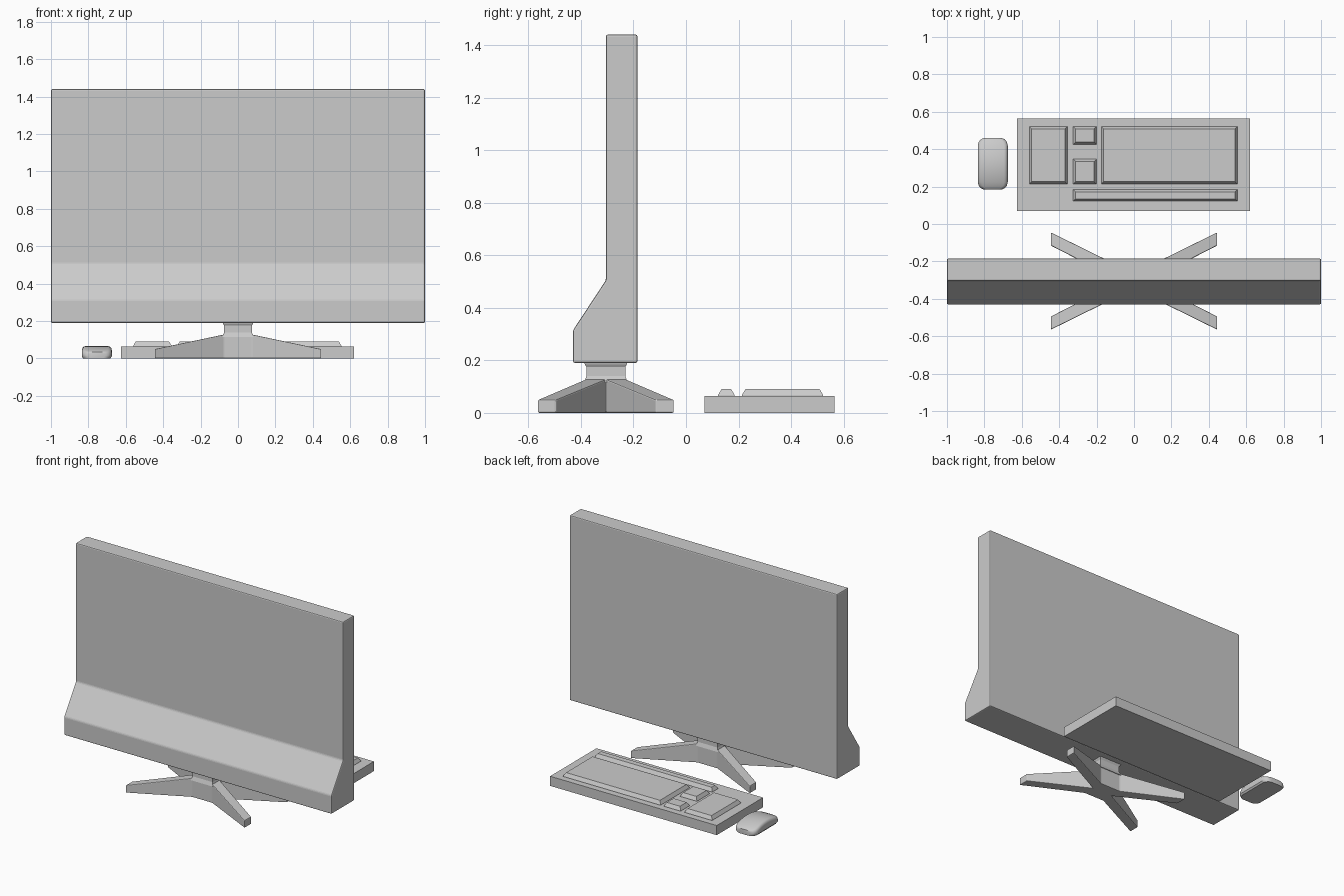
import bpy, bmesh, math

if "Cube" in bpy.data.objects:
    bpy.data.objects.remove(bpy.data.objects["Cube"])


def make(name, verts, faces, bevel=0, segs=2, mirror=False, loc=(0, 0, 0)):
    me = bpy.data.meshes.new(name)
    me.from_pydata(verts, [], faces)
    bm = bmesh.new()
    bm.from_mesh(me)
    bmesh.ops.recalc_face_normals(bm, faces=bm.faces)
    bm.to_mesh(me)
    bm.free()
    ob = bpy.data.objects.new(name, me)
    ob.location = loc
    bpy.context.collection.objects.link(ob)
    if mirror:
        m = ob.modifiers.new("mirror", 'MIRROR')
        m.use_axis = (True, True, False)
    if bevel:
        b = ob.modifiers.new("bevel", 'BEVEL')
        b.width, b.segments = bevel, segs
        b.limit_method, b.angle_limit = 'ANGLE', math.radians(25)
    return ob


def loft(name, rings, **kw):
    """Skin a stack of equal-length rings and cap both ends."""
    n = len(rings[0])
    faces = [tuple(range(n)), tuple(range((len(rings) - 1) * n, len(rings) * n))]
    for r in range(len(rings) - 1):
        for i in range(n):
            j = (i + 1) % n
            faces.append((r * n + i, r * n + j, (r + 1) * n + j, (r + 1) * n + i))
    return make(name, [p for ring in rings for p in ring], faces, **kw)


def rect(x0, x1, y0, y1, z, inset=0):
    x0, x1, y0, y1 = x0 + inset, x1 - inset, y0 + inset, y1 - inset
    return [(x0, y0, z), (x1, y0, z), (x1, y1, z), (x0, y1, z)]


# Monitor: side profile with thick lower housing
profile = [(-0.185, 0.19), (-0.185, 1.44), (-0.305, 1.44),
           (-0.305, 0.505), (-0.43, 0.315), (-0.43, 0.19)]
loft("monitor", [[(x, y, z) for y, z in profile] for x in (-1, 1)], bevel=0.007)

# Neck, flared at both ends
loft("neck", [rect(-0.083, 0.083, -0.388, -0.222, z, i) for z, i in
              ((0.115, 0.0), (0.14, 0.009), (0.175, 0.009), (0.185, 0.003), (0.195, 0))])

# Crossed foot: one quarter, mirrored both ways
plan = [(0, 0), (0.075, 0), (0.445, 0.19), (0.445, 0.26), (0.075, 0.078), (0, 0.078)]
tops = [0.128, 0.128, 0.05, 0.05, 0.128, 0.128]
verts = [(x, y, 0) for x, y in plan] + [(x, y, z) for (x, y), z in zip(plan, tops)]
faces = [(6, 7, 10, 11), (7, 8, 9, 10), (5, 4, 1, 0), (4, 3, 2, 1)]
faces += [(i, i + 1, i + 7, i + 6) for i in range(1, 5)]
make("stand_foot", verts, faces, bevel=0.005, mirror=True, loc=(0, -0.305, 0))

# Keyboard slab and tapered key blocks
kb = (-0.625, 0.62, 0.07, 0.565)
loft("keyboard", [rect(*kb, 0), rect(*kb, 0.065)])
blocks = {
    "number_pad": (-0.56, -0.355, 0.213, 0.522),
    "upper_key_cluster": (-0.325, -0.2, 0.425, 0.522),
    "arrow_key_cluster": (-0.325, -0.2, 0.213, 0.348),
    "main_keys": (-0.175, 0.553, 0.213, 0.522),
    "long_key_row": (-0.325, 0.553, 0.122, 0.185),
}
for name, b in blocks.items():
    loft(name, [rect(*b, 0.06), rect(*b, 0.068), rect(*b, 0.09, 0.013)])

# Mouse: arched cross-sections lofted front to back
rings = []
cx, cy, half_w, half_l, corner = -0.755, 0.322, 0.08, 0.138, 0.04
stations = [half_l - corner * (1 - math.sin(math.radians(a))) for a in (90, 72, 52, 28, 0)]
stations += [0.065, 0.032]
stations = stations + [0] + [-s for s in reversed(stations)]
for s in stations:
    d = max(0, abs(s) - (half_l - corner))
    w = half_w - corner + math.sqrt(max(0, corner ** 2 - d ** 2))
    h = 0.066 - 0.032 * (s / half_l) ** 2
    r = 0.02
    half = [(w - 0.008, 0), (w, 0.01), (w, h - r)]
    half += [(w - r + r * math.cos(math.radians(a)), h - r + r * math.sin(math.radians(a)))
             for a in (30, 60, 90)]
    ring = half + [(-x, z) for x, z in reversed(half)]
    rings.append([(cx + x, cy + s, z) for x, z in ring])
mouse = loft("mouse", rings)
bpy.context.view_layer.objects.active = mouse
mouse.select_set(True)
bpy.ops.object.shade_smooth_by_angle(angle=math.radians(35))
